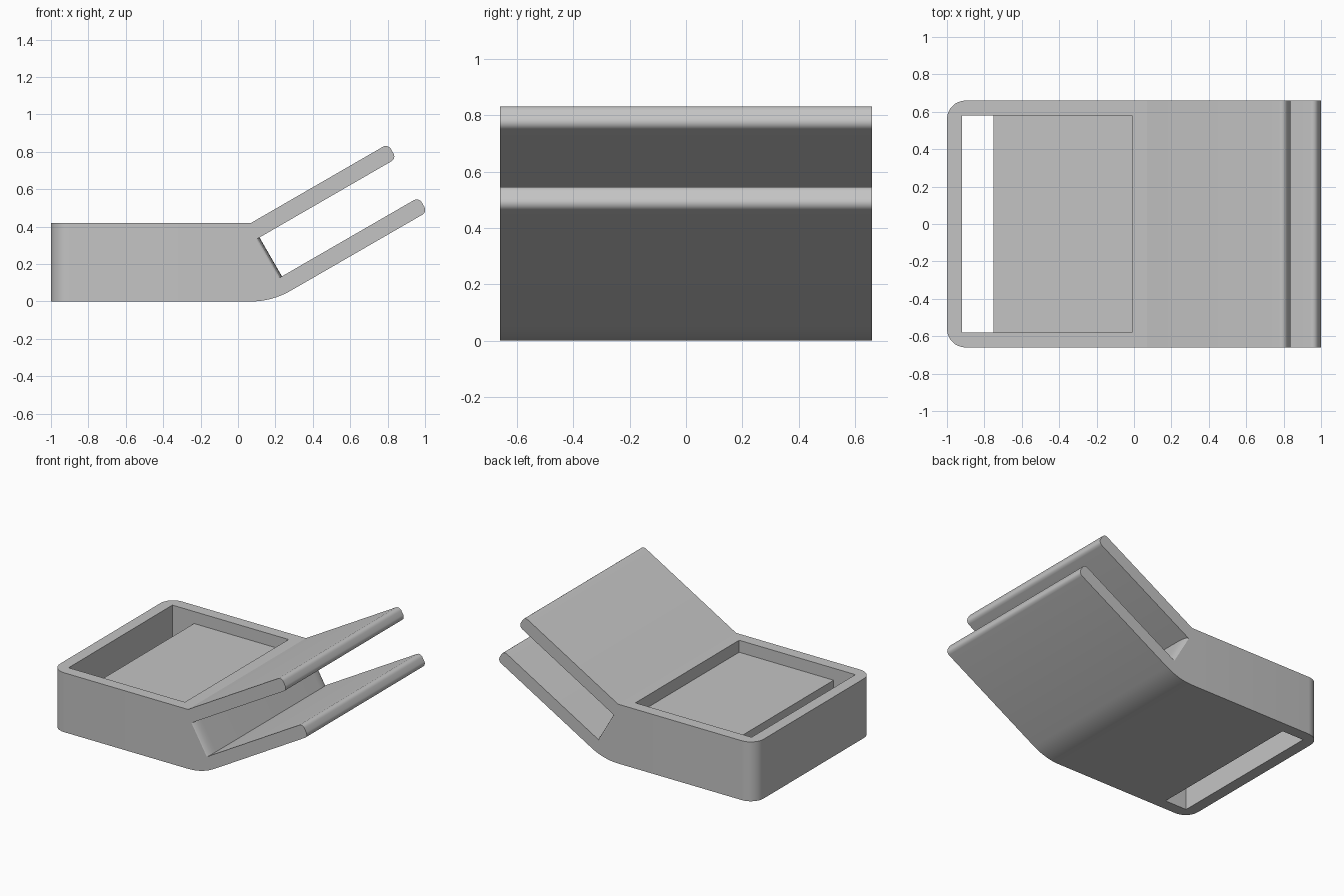
import bpy, bmesh, math
from mathutils import Vector

if "Cube" in bpy.data.objects:
    bpy.data.objects.remove(bpy.data.objects["Cube"])

HALF_Y = 0.66      # half width of the whole part
HEIGHT = 0.42      # height of the base, also the bend radius
WALL = 0.09        # plate thickness
REACH = 0.845      # length of the angled plates
ROUND = 0.03       # rounding of the plate tips
STEP = 0.02        # rounding of the gap end
PIVOT = Vector((0.07, HEIGHT))
TILT = math.radians(30)
ALONG = Vector((math.cos(TILT), math.sin(TILT)))
DOWN = Vector((math.sin(TILT), -math.cos(TILT)))

grey = bpy.data.materials.new("light grey plastic")
grey.use_nodes = True
colour = (0.55, 0.55, 0.55, 1)
grey.diffuse_color = colour
grey.node_tree.nodes["Principled BSDF"].inputs["Base Color"].default_value = colour


def prism(name, points, offset, bevel_left=0):
    """Extrude a closed outline of 3D points by an offset."""
    bm = bmesh.new()
    face = bm.faces.new([bm.verts.new(p) for p in points])
    out = bmesh.ops.extrude_face_region(bm, geom=[face], use_keep_orig=True)
    moved = [v for v in out["geom"] if isinstance(v, bmesh.types.BMVert)]
    bmesh.ops.translate(bm, verts=moved, vec=offset)
    bmesh.ops.recalc_face_normals(bm, faces=bm.faces)
    if bevel_left:
        edges = [e for e in bm.edges if all(v.co.x < -0.99 for v in e.verts)
                 and abs(e.verts[0].co.z - e.verts[1].co.z) > 0.1]
        bmesh.ops.bevel(bm, geom=edges, offset=bevel_left, segments=8,
                        profile=0.5, affect='EDGES')
    mesh = bpy.data.meshes.new(name)
    bm.to_mesh(mesh)
    bm.free()
    mesh.materials.append(grey)
    obj = bpy.data.objects.new(name, mesh)
    bpy.context.collection.objects.link(obj)
    return obj


def tilted(a, d):
    """Point a along the plates and d below their top surface."""
    return PIVOT + ALONG * a + DOWN * d


def plate_tip(top):
    """Rounded end of a plate, from its upper to its lower side."""
    pts = []
    for depth, start in ((top + ROUND, 90), (top + WALL - ROUND, 0)):
        for i in range(6):
            t = math.radians(start - 18 * i)
            pts.append(tilted(REACH - ROUND + ROUND * math.cos(t),
                              depth - ROUND * math.sin(t)))
    return pts


def smooth(obj):
    bpy.ops.object.select_all(action='DESELECT')
    obj.select_set(True)
    bpy.context.view_layer.objects.active = obj
    bpy.ops.object.shade_smooth_by_angle(angle=math.radians(25))


# Side profile: base, two parallel plates and the curved underside
low = HEIGHT - WALL
profile = [Vector((-1, 0)), Vector((-1, HEIGHT)), PIVOT]
profile += plate_tip(0) + [tilted(-STEP, WALL), tilted(-STEP, low)] + plate_tip(low)
for i in range(9):
    t = TILT * (1 - i / 8)
    profile.append(PIVOT + HEIGHT * Vector((math.sin(t), -math.cos(t))))
body = prism("body", [(p.x, -HALF_Y, p.y) for p in profile],
             (0, 2 * HALF_Y, 0), bevel_left=0.1)

# Shallow tray and the slot through its left end
for name, x0, x1, z0 in (("tray_cutter", -0.92, -0.01, 0.335),
                         ("slot_cutter", -0.92, -0.75, -0.1)):
    outline = [(x0, -0.58, z0), (x1, -0.58, z0), (x1, 0.58, z0), (x0, 0.58, z0)]
    cutter = prism(name, outline, (0, 0, 0.6 - z0))
    cutter.hide_render = True
    cut = body.modifiers.new(name, 'BOOLEAN')
    cut.operation, cut.solver, cut.object = 'DIFFERENCE', 'EXACT', cutter
    bpy.context.view_layer.objects.active = body
    bpy.ops.object.modifier_apply(modifier=name)
    bpy.data.objects.remove(cutter)
smooth(body)

# End wall of the gap, with rounded side edges
side = [(-0.1, 0.5)]
for i in range(6):
    t = math.radians(18 * i)
    side.append((-STEP * (1 - math.sin(t)), HALF_Y - 0.08 * (1 - math.cos(t))))
outline = side + [(a, -y) for a, y in reversed(side)]
points = []
for a, y in outline:
    p = tilted(a, WALL - 0.02)
    points.append((p.x, y, p.y))
span = DOWN * (low - WALL + 0.04)
gap_end = prism("gap_end", points, (span.x, 0, span.y))
smooth(gap_end)
